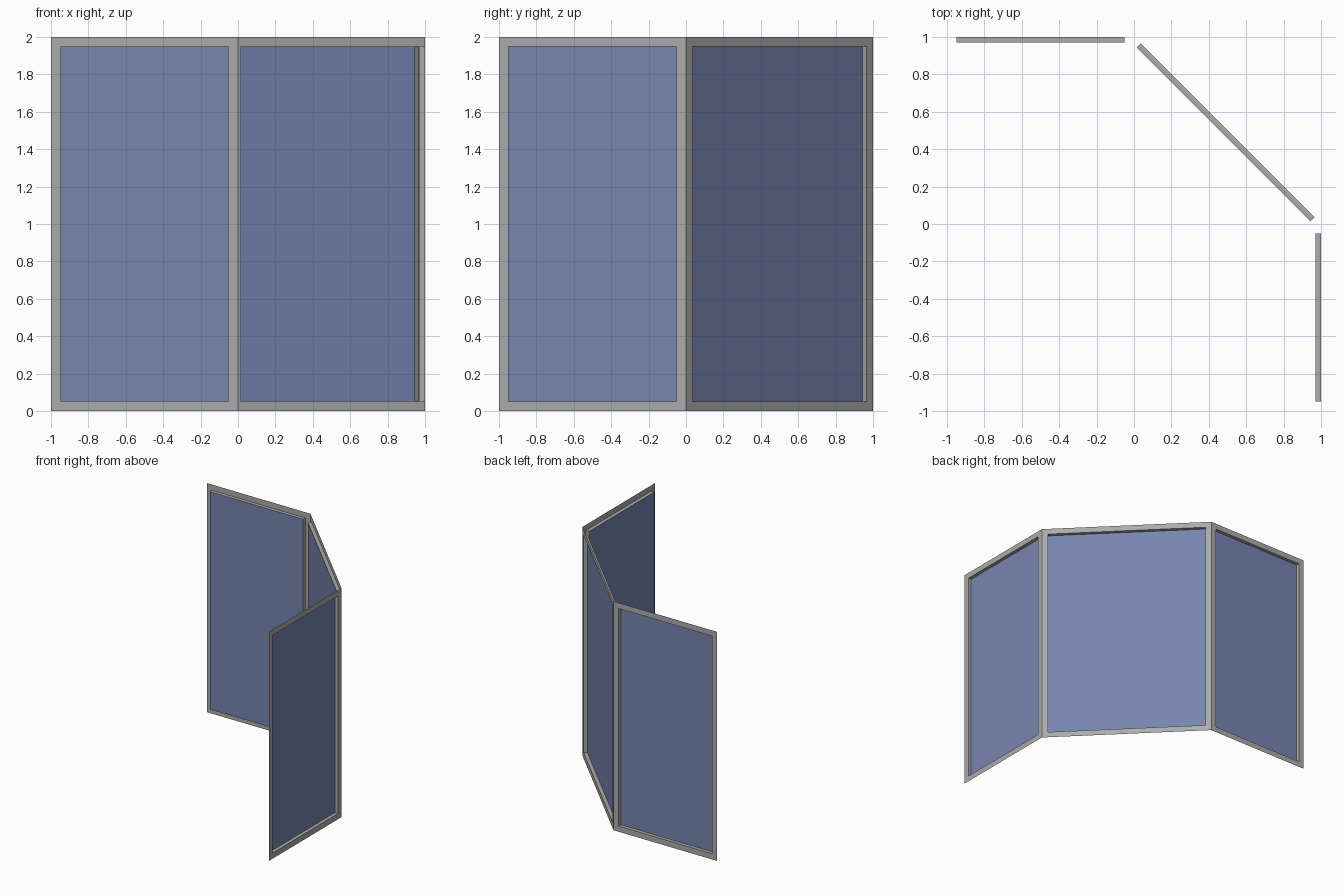
import bpy, bmesh

if "Cube" in bpy.data.objects:
    bpy.data.objects.remove(bpy.data.objects["Cube"])

HEIGHT, BORDER, RECESS = 2.0, 0.05, 0.03
PLAN = [(-1, 1), (0, 1), (1, 0), (1, -1)]  # outer wall line, three bays


def colour(name, rgb):
    mat = bpy.data.materials.new(name)
    mat.diffuse_color = (*rgb, 1)
    mat.use_nodes = True
    mat.node_tree.nodes["Principled BSDF"].inputs["Base Color"].default_value = mat.diffuse_color
    return mat


def window_wall(name, keep_glass, material):
    """Sheet wall along PLAN with each bay inset and recessed; keep panes or frame."""
    bm = bmesh.new()
    columns = [(bm.verts.new((x, y, 0)), bm.verts.new((x, y, HEIGHT))) for x, y in PLAN]
    panes = [bm.faces.new((a[0], a[1], b[1], b[0])) for a, b in zip(columns, columns[1:])]
    bm.normal_update()
    # flat border, then reveal going inward
    bmesh.ops.inset_individual(bm, faces=panes, thickness=BORDER, use_even_offset=True)
    bm.normal_update()
    bmesh.ops.inset_individual(bm, faces=panes, thickness=0.0, depth=-RECESS)
    bm.normal_update()
    drop = [f for f in bm.faces if (f in panes) != keep_glass]
    bmesh.ops.delete(bm, geom=drop, context='FACES')
    mesh = bpy.data.meshes.new(name)
    bm.to_mesh(mesh)
    bm.free()
    mesh.materials.append(material)
    obj = bpy.data.objects.new(name, mesh)
    bpy.context.collection.objects.link(obj)
    return obj


# Grey frame and blue glass
window_wall("window_frame", False, colour("frame_grey", (0.41, 0.41, 0.41)))
window_wall("glass_panes", True, colour("blue_glass", (0.185, 0.235, 0.43)))
